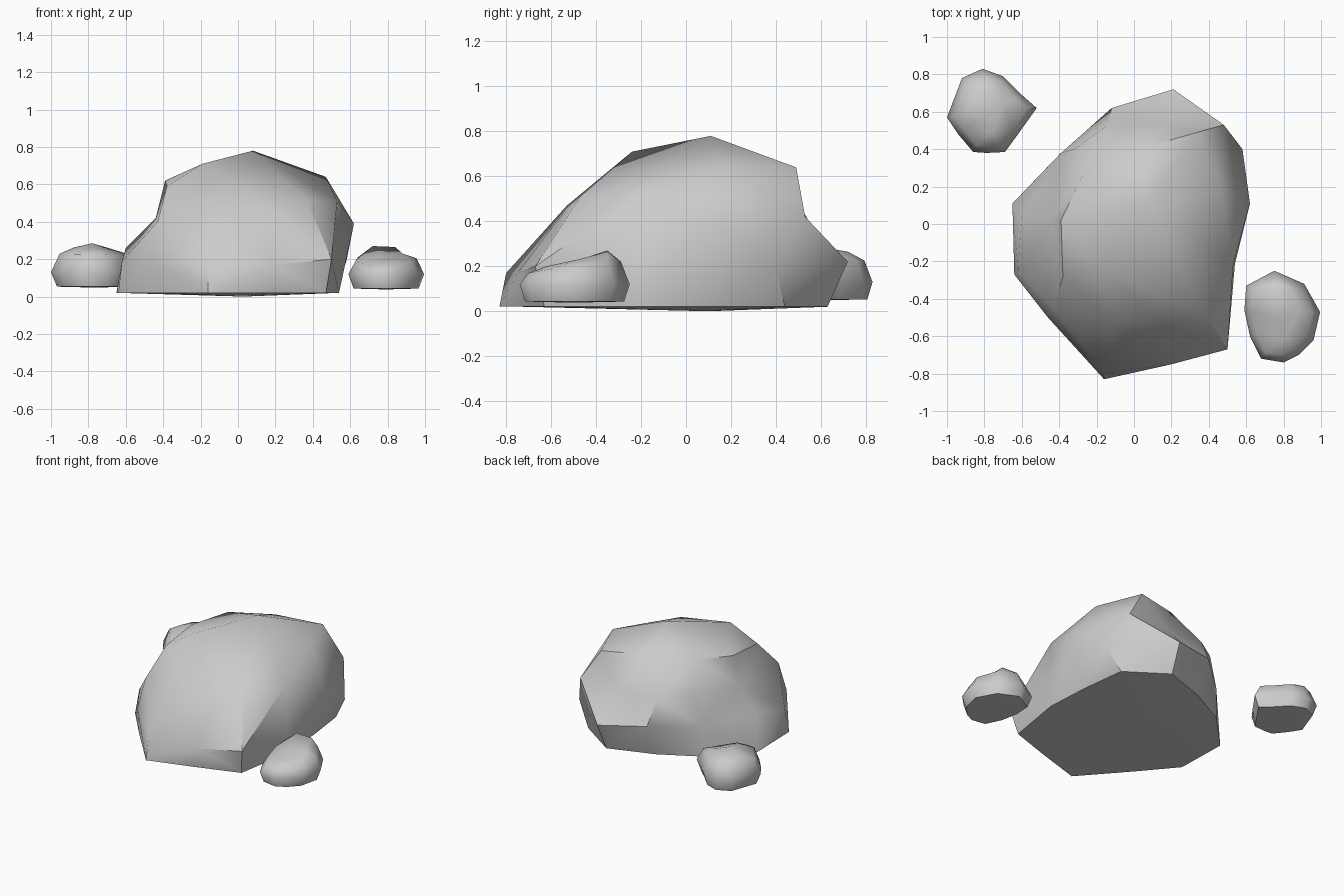
import bpy, bmesh, math
from mathutils import Vector

if "Cube" in bpy.data.objects:
    bpy.data.objects.remove(bpy.data.objects["Cube"])


def rock(name, points, centre, angle):
    """Star-shaped stone: connect points as seen from its centre, then restore their positions."""
    c = Vector(centre)
    bm = bmesh.new()
    real = bm.verts.layers.float_vector.new("real")
    for p in points:
        d = Vector(p) - c
        d.z *= 1.5
        v = bm.verts.new(d.normalized())
        v[real] = Vector(p)
    bmesh.ops.convex_hull(bm, input=bm.verts)
    for v in bm.verts:
        v.co = v[real]
    bmesh.ops.recalc_face_normals(bm, faces=bm.faces)
    me = bpy.data.meshes.new(name)
    bm.to_mesh(me)
    bm.free()
    ob = bpy.data.objects.new(name, me)
    bpy.context.collection.objects.link(ob)
    bpy.ops.object.select_all(action='DESELECT')
    ob.select_set(True)
    bpy.context.view_layer.objects.active = ob
    bpy.ops.object.shade_smooth_by_angle(angle=math.radians(angle))
    return ob


# Boulder: flat base outline, low bulges, upper rim and crown
base = [(-.16, -.83), (.17, -.73), (.47, -.63), (.54, -.21), (.52, .12), (.48, .44),
        (.20, .63), (-.12, .52), (-.40, .37), (-.65, .11), (-.64, -.27), (-.44, -.51)]
bulges = [(-.16, -.80, .17), (.20, -.75, .17), (.50, -.67, .20), (.62, .11, .39),
          (.58, .40, .19), (.21, .72, .22), (-.12, .62, .26), (-.39, .38, .24),
          (-.60, .04, .26), (-.62, -.25, .19), (-.46, -.50, .19)]
rim = [(-.10, -.53, .47), (.18, -.53, .46), (.37, -.47, .51), (.53, -.22, .51),
       (.48, .53, .42), (.17, .53, .42), (-.14, .53, .43), (-.32, .40, .45),
       (-.44, .02, .42), (-.43, -.45, .40)]
crown = [(.47, .17, .64), (.34, .49, .64), (.02, .40, .66), (-.27, .27, .65),
         (-.39, .02, .62), (-.38, -.28, .59), (-.19, -.24, .71), (.08, .11, .78)]
rock("boulder", [(x, y, .02) for x, y in base] + [(.03, .1, 0)] + bulges + rim + crown,
     (0, 0, .3), 40)


def pebble(name, outline, centre, floor, belly, shoulder, top):
    """Small stone from one outline: inset base, belly, sloping shoulder and a top."""
    cx, cy = centre
    pts = []
    for x, y in outline:
        dx, dy = x - cx, y - cy
        pts.append((cx + dx * .86, cy + dy * .90, floor))
        pts.append((x, y, belly))
        sx, sy = cx + dx * .80, cy + dy * .84
        pts.append((sx, sy, shoulder(sx - cx, sy - cy)))
    pts += top + [(cx, cy, floor - .005)]
    rock(name, pts, (cx, cy, belly), 60)


# Loose stones on either side
pebble("left_stone",
       [(-1, .57), (-.92, .78), (-.81, .83), (-.70, .79), (-.60, .69), (-.52, .62),
        (-.62, .48), (-.69, .385), (-.79, .38), (-.86, .385), (-.94, .48)],
       (-.77, .60), .053, .13, lambda x, y: .225 - .02 * x,
       [(-.78, .60, .285), (-.88, .62, .262), (-.70, .64, .262), (-.78, .72, .265), (-.76, .49, .26)])
pebble("right_stone",
       [(.59, -.46), (.60, -.33), (.75, -.25), (.91, -.32), (.995, -.47), (.96, -.62),
        (.88, -.70), (.80, -.74), (.68, -.72), (.62, -.60)],
       (.79, -.50), .043, .12, lambda x, y: .195 + .13 * y + .04 * x,
       [(.72, -.35, .27), (.84, -.35, .265), (.88, -.48, .23), (.78, -.50, .22), (.80, -.62, .20)])
